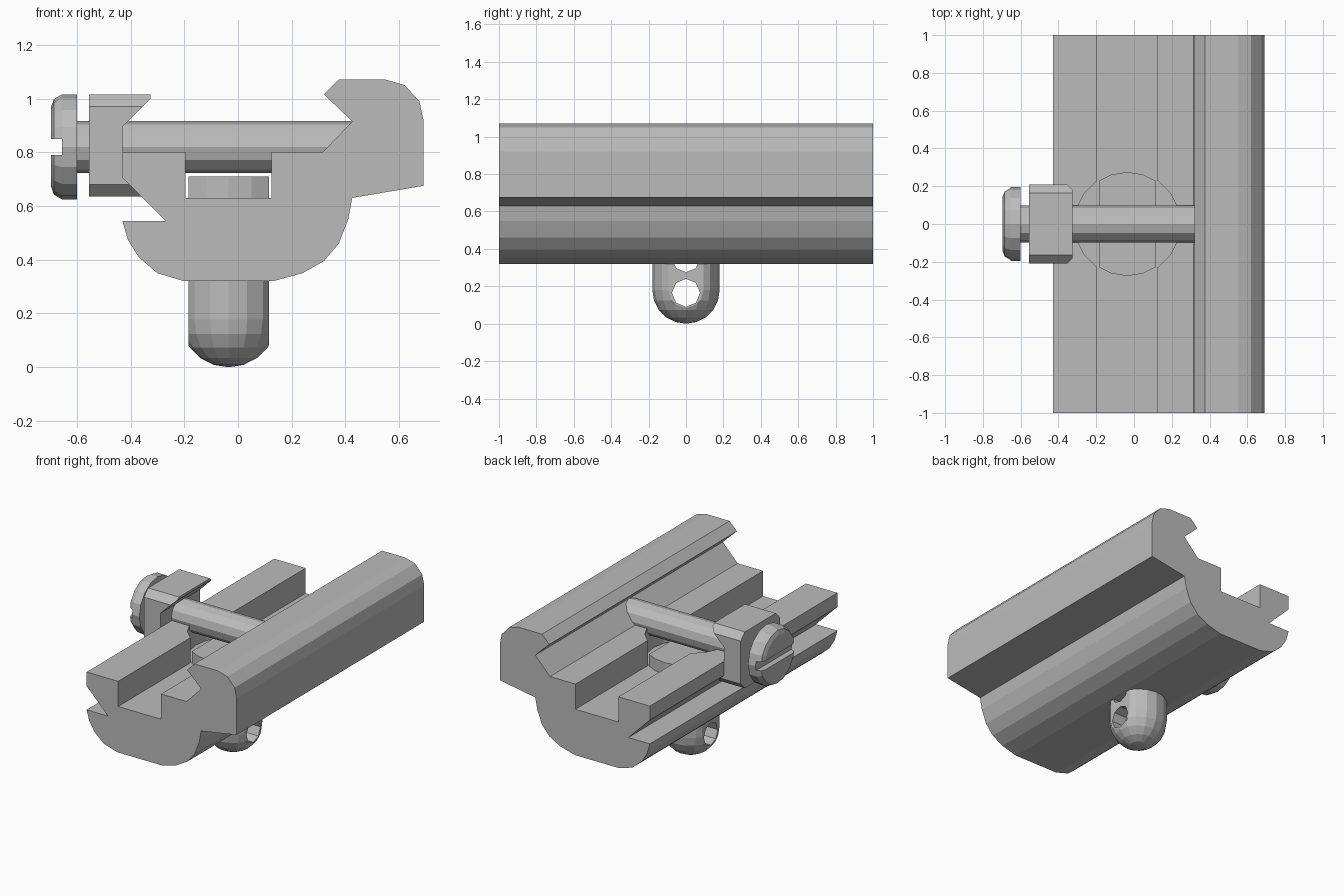
import bpy, bmesh, math
from mathutils import Matrix, Vector

cube = bpy.data.objects.get("Cube")
if cube:
    bpy.data.objects.remove(cube, do_unlink=True)

grey = bpy.data.materials.new("metal_grey")
grey.use_nodes = True
COLOUR = (0.5, 0.5, 0.5, 1)
grey.diffuse_color = COLOUR
grey.node_tree.nodes["Principled BSDF"].inputs["Base Color"].default_value = COLOUR

STUD_X, SCREW_Z = -0.035, 0.82
ALONG_X = Matrix.Rotation(math.pi / 2, 4, 'Y')


def finish(bm, name):
    bmesh.ops.recalc_face_normals(bm, faces=bm.faces)
    mesh = bpy.data.meshes.new(name)
    bm.to_mesh(mesh)
    bm.free()
    mesh.materials.append(grey)
    obj = bpy.data.objects.new(name, mesh)
    bpy.context.collection.objects.link(obj)
    return obj


def prism(name, points, axis, start, end):
    """Extrude a profile along y (points are x, z) or along x (points are y, z)."""
    bm = bmesh.new()
    place = (lambda a, b: (a, start, b)) if axis == 'Y' else (lambda a, b: (start, a, b))
    face = bm.faces.new([bm.verts.new(place(a, b)) for a, b in points])
    out = bmesh.ops.extrude_face_region(bm, geom=[face])
    step = Vector((0, end - start, 0)) if axis == 'Y' else Vector((end - start, 0, 0))
    bmesh.ops.translate(bm, vec=step, verts=[v for v in out["geom"] if isinstance(v, bmesh.types.BMVert)])
    return finish(bm, name)


def box(name, lo, hi):
    return prism(name, [(lo[0], lo[2]), (hi[0], lo[2]), (hi[0], hi[2]), (lo[0], hi[2])], 'Y', lo[1], hi[1])


def lathe(name, profile, sides, matrix):
    """Stack rings of (radius, height) about z; a zero radius makes a pole."""
    bm = bmesh.new()
    rings = []
    for r, h in profile:
        if r == 0:
            rings.append([bm.verts.new((0, 0, h))] * sides)
        else:
            angles = [2 * math.pi * i / sides for i in range(sides)]
            rings.append([bm.verts.new((r * math.cos(a), r * math.sin(a), h)) for a in angles])
    for low, high in zip(rings, rings[1:]):
        for i in range(sides):
            j = (i + 1) % sides
            bm.faces.new(list(dict.fromkeys((low[i], low[j], high[j], high[i]))))
    for ring in (rings[0], rings[-1]):
        if ring[0] != ring[1]:
            bm.faces.new(ring)
    bm.transform(matrix)
    return finish(bm, name)


def combine(obj, tool, operation='DIFFERENCE'):
    mod = obj.modifiers.new("cut", 'BOOLEAN')
    mod.operation, mod.object, mod.solver = operation, tool, 'EXACT'
    bpy.context.view_layer.objects.active = obj
    bpy.ops.object.modifier_apply(modifier=mod.name)
    bpy.data.objects.remove(tool, do_unlink=True)


# Rail: extruded section with a slot, a fixed hook and a dovetail groove
rail = prism("rail", [
    (-.43, .8), (-.195, .8), (-.195, .63), (.125, .63), (.125, .8), (.315, .8),
    (.425, .915), (.32, 1.015), (.375, 1.07), (.55, 1.07), (.62, 1.05), (.675, .99),
    (.69, .92), (.69, .675), (.425, .63), (.41, .55), (.375, .46), (.32, .395),
    (.24, .35), (.13, .32), (-.2, .32), (-.3, .35), (-.37, .41), (-.41, .475),
    (-.43, .545), (-.27, .545), (-.43, .705)], 'Y', -1, 1)

# Round recess cut through both ridges
at_stud = Matrix.Translation((STUD_X, 0, 0))
combine(rail, lathe("recess_cutter", [(.28, .63), (.28, 1)], 20, at_stud))

# Stud: round-ended post with a wide head, flattened on two sides, cross-drilled
R = .18
dome = [(R * math.sin(a), R - R * math.cos(a)) for a in (math.pi * k / 10 for k in range(6))]
stud = lathe("stud", dome + [(R, .45)], 16, at_stud)
head = lathe("stud_head", [(.275, .625), (.275, .71)], 20, at_stud)
for part in (stud, head):
    combine(part, box("flat_cutter", (STUD_X - .15, -1, -1), (STUD_X + .15, 1, 2)), 'INTERSECT')
for z in (.165, .35):
    combine(stud, lathe("hole_cutter", [(.075, -.5), (.075, .5)], 8,
                        Matrix.Translation((0, 0, z)) @ ALONG_X))

# Clamp: jaw section trimmed to a block with chamfered long edges
clamp = prism("clamp_jaw", [
    (-.555, .6), (-.325, .6), (-.43, .705), (-.43, .895), (-.325, 1), (-.325, 1.05),
    (-.555, 1.05)], 'Y', -.3, .3)
W, C, LOW, HIGH = .21, .045, .635, 1.015
combine(clamp, prism("chamfer_cutter", [
    (-W, LOW + C), (C - W, LOW), (W - C, LOW), (W, LOW + C),
    (W, HIGH - C), (W - C, HIGH), (C - W, HIGH), (-W, HIGH - C)], 'X', -1, 0), 'INTERSECT')

# Screw: shaft across the rail and a slotted, rounded head
at_screw = Matrix.Translation((0, 0, SCREW_Z)) @ ALONG_X
lathe("screw_shaft", [(.097, -.62), (.097, .43)], 12, at_screw)
screw_head = lathe("screw_head", [(.15, -.695), (.178, -.685), (.195, -.655), (.195, -.6)], 16, at_screw)
combine(screw_head, box("slot_cutter", (-.8, -.3, .79), (-.655, .3, .85)))
